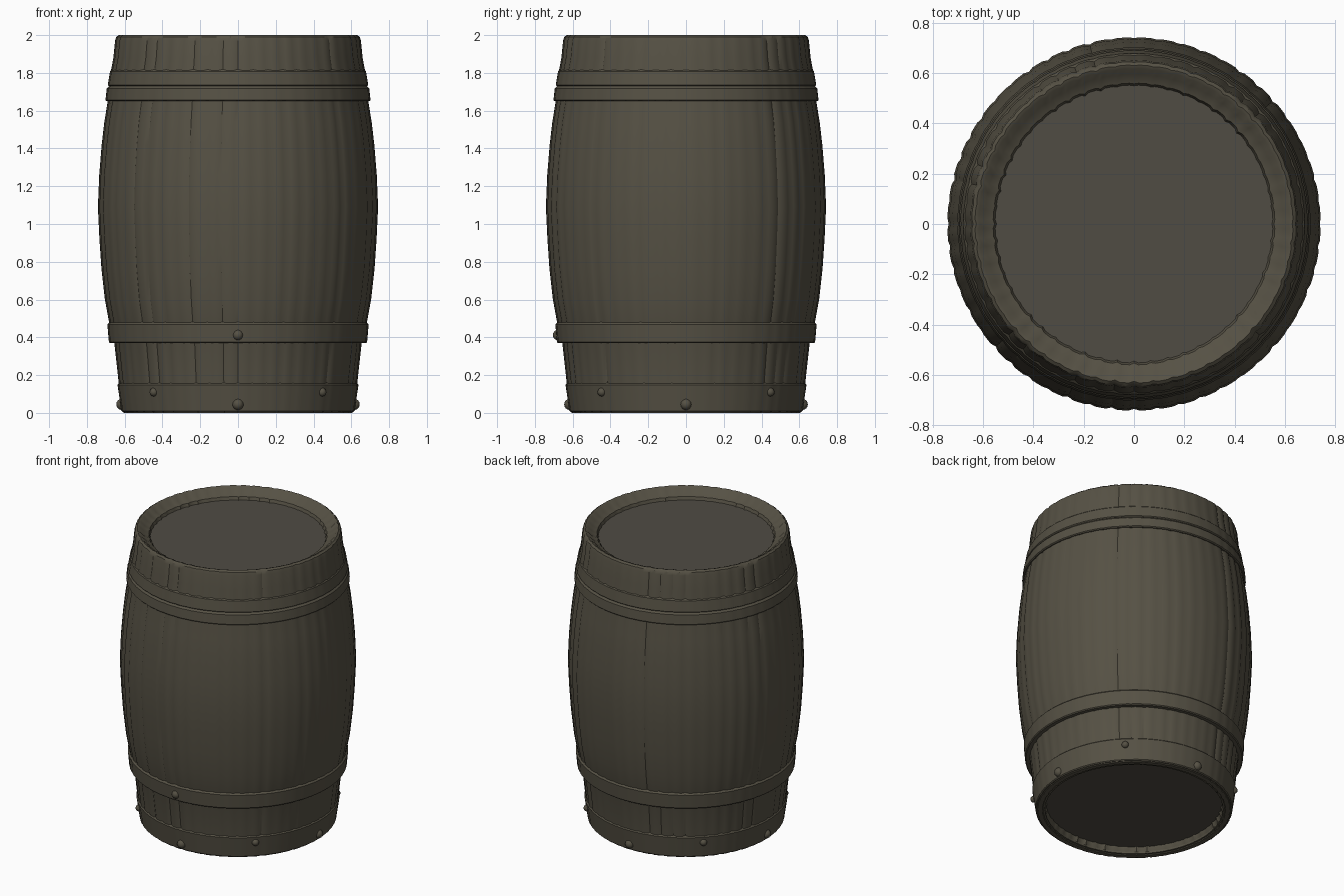
import bpy, bmesh, math, random
from mathutils import Vector

random.seed(4)
cube = bpy.data.objects.get("Cube")
if cube:
    bpy.data.objects.remove(cube)


def material(name, rgb):
    m = bpy.data.materials.new(name)
    m.use_nodes = True
    m.diffuse_color = (*rgb, 1)
    m.node_tree.nodes["Principled BSDF"].inputs["Base Color"].default_value = (*rgb, 1)
    return m


WOOD = material("weathered wood", (0.092, 0.082, 0.058))
HEAD = material("dark head wood", (0.080, 0.072, 0.057))

STAVES, STEPS = 52, 4
SEGMENTS = STAVES * STEPS
depths = [random.uniform(0.002, 0.008) for _ in range(STAVES)]


def finish(name, bm, mat):
    bmesh.ops.recalc_face_normals(bm, faces=bm.faces)
    mesh = bpy.data.meshes.new(name)
    bm.to_mesh(mesh)
    bm.free()
    mesh.materials.append(mat)
    obj = bpy.data.objects.new(name, mesh)
    bpy.context.collection.objects.link(obj)
    bpy.ops.object.select_all(action="DESELECT")
    obj.select_set(True)
    bpy.context.view_layer.objects.active = obj
    bpy.ops.object.shade_smooth_by_angle(angle=math.radians(35))
    return obj


def lathe(name, profile, mat, closed=False, groove=0.0):
    """Spin (radius, height) points around z, sinking a soft groove between staves."""
    bm = bmesh.new()
    rings = []
    for r, z in profile:
        ring = []
        for i in range(SEGMENTS):
            a = math.tau * i / SEGMENTS
            dip = groove * depths[i // STEPS] if i % STEPS == 0 else 0
            ring.append(bm.verts.new(((r - dip) * math.cos(a), (r - dip) * math.sin(a), z)))
        rings.append(ring)
    pairs = list(zip(rings, rings[1:]))
    if closed:
        pairs.append((rings[-1], rings[0]))
    for low, high in pairs:
        for i in range(SEGMENTS):
            j = (i + 1) % SEGMENTS
            bm.faces.new((low[i], low[j], high[j], high[i]))
    return finish(name, bm, mat)


def disc(name, radius, z, thickness, mat):
    bm = bmesh.new()
    bmesh.ops.create_cone(bm, cap_ends=True, segments=96, radius1=radius,
                          radius2=radius, depth=thickness)
    bmesh.ops.translate(bm, verts=bm.verts, vec=(0, 0, z))
    return finish(name, bm, mat)


def rivet(name, degrees, r, z, size):
    bm = bmesh.new()
    bmesh.ops.create_uvsphere(bm, u_segments=14, v_segments=8, radius=size)
    a = math.radians(degrees)
    bmesh.ops.translate(bm, verts=bm.verts,
                        vec=Vector((r * math.cos(a), r * math.sin(a), z)))
    return finish(name, bm, WOOD)


# Bulging staves, with the rolled rims at both ends
lathe("barrel_staves", [
    (0.55, 0.06), (0.56, 0.02), (0.575, 0.0), (0.605, 0.0), (0.615, 0.02),
    (0.632, 0.16), (0.655, 0.37), (0.683, 0.48), (0.705, 0.6), (0.723, 0.76),
    (0.734, 0.92), (0.742, 1.09), (0.735, 1.26), (0.722, 1.42), (0.708, 1.54),
    (0.69, 1.65), (0.675, 1.8), (0.66, 1.88), (0.651, 1.97), (0.645, 1.99),
    (0.632, 2.0), (0.618, 1.995), (0.595, 1.97), (0.56, 1.955), (0.55, 1.93),
], WOOD, groove=1.0)

# Recessed round heads
disc("top_head", 0.556, 1.92, 0.03, HEAD)
disc("bottom_head", 0.556, 0.065, 0.03, HEAD)

# Hoops: overhanging lower edge, upper edge blending into the staves
hoops = [
    ("bottom_hoop", 0.005, 0.16, 0.618, 0.638),
    ("lower_hoop", 0.37, 0.48, 0.684, 0.692),
    ("upper_hoop", 0.0 + 1.65, 1.73, 0.702, 0.695),
    ("upper_thin_hoop", 1.73, 1.82, 0.69, 0.678),
]
for name, z0, z1, r0, r1 in hoops:
    lathe(name, [(r0 - 0.06, z0), (r0 - 0.006, z0), (r0, z0 + 0.006),
                 (r1, z1 - 0.012), (r1 - 0.012, z1), (r1 - 0.06, z1)],
          WOOD, closed=True, groove=0.35)

# Rivets: large ones on the four sides, small ones between, one on the front hoop
for k, side in enumerate(("left", "back", "right", "front")):
    rivet(f"large_rivet_{side}", 90 * k, 0.615, 0.045, 0.03)
    rivet(f"small_rivet_{side}", 90 * k + 45, 0.63, 0.11, 0.023)
rivet("front_hoop_rivet", 270, 0.677, 0.412, 0.028)
